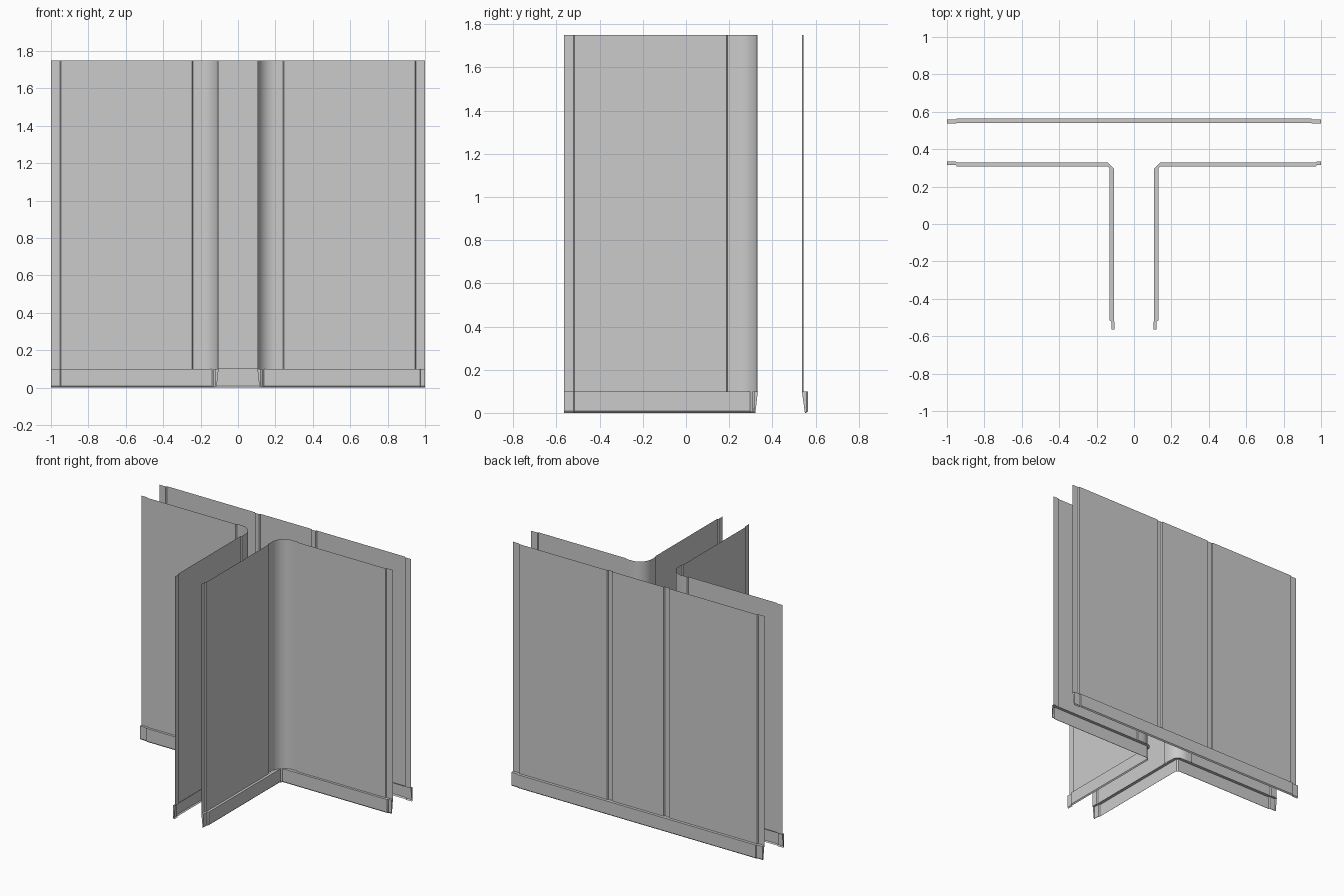
import bpy, bmesh, math
from math import sin, cos, radians

if "Cube" in bpy.data.objects:
    bpy.data.objects.remove(bpy.data.objects["Cube"])

H, BASE = 1.75, 0.10          # wall height, baseboard height


def build(name, rows, caps=False):
    """Skin rows of (2D path, z), listed bottom to top; outside is right of travel."""
    bm = bmesh.new()
    vs = [[bm.verts.new((x, y, z)) for x, y in path] for path, z in rows]
    for lo, hi in zip(vs, vs[1:]):
        for i in range(len(lo) - 1):
            bm.faces.new((lo[i], lo[i + 1], hi[i + 1], hi[i]))
    if caps:
        bm.faces.new([r[0] for r in vs])
        bm.faces.new([r[-1] for r in reversed(vs)])
    me = bpy.data.meshes.new(name)
    bm.to_mesh(me)
    bm.free()
    ob = bpy.data.objects.new(name, me)
    bpy.context.collection.objects.link(ob)
    bpy.context.view_layer.objects.active = ob
    ob.select_set(True)
    bpy.ops.object.shade_smooth_by_angle(angle=radians(30))
    ob.select_set(False)
    return ob


def wall(name, path):
    return build(name, [(path, BASE), (path, H)])


def baseboard(name, inner, outer):
    lip = [(a + (c - a) * .65, b + (d - b) * .65)
           for (a, b), (c, d) in zip(inner, outer)]
    return build(name, [(lip, 0), (outer, .008), (outer, BASE), (inner, BASE)], True)


def flip(path):
    """Mirror a path in x, keeping the outside on the right of travel."""
    return [(-x, y) for x, y in reversed(path)]


# Back wall: recessed ends and two recessed seams
half = [(1, .537), (.952, .537), (.947, .545), (.247, .545),
        (.242, .537), (.207, .537), (.202, .545)]
wall("back_wall", half + flip(half))
inner = [(1, .537), (.952, .537), (.947, .54)]
outer = [(1, .558), (.952, .558), (.947, .565)]
baseboard("back_baseboard", inner + flip(inner), outer + flip(outer))

# Rounded corner walls on either side of the stem
arc = [(.2 - .095 * cos(radians(a)), .235 + .096 * sin(radians(a)))
       for a in [i * 9 for i in range(11)]]
corner = ([(.104, -.565), (.104, -.522), (.112, -.517), (.112, .188), (.105, .193)]
          + arc + [(.24, .331), (.245, .324), (.947, .324), (.952, .331), (1, .331)])
wall("right_corner_wall", corner)
wall("left_corner_wall", flip(corner))


# Corner baseboards; the right one runs a little further before its end step
def corner_base(step):
    inner = [(.104, -.565), (.104, -.522), (.108, -.517), (.108, .297), (.14, .329),
             (step, .329), (step + .005, .333), (1, .333)]
    outer = [(.12, -.565), (.12, -.522), (.13, -.517), (.13, .297), (.14, .307),
             (step, .307), (step + .005, .315), (1, .315)]
    return inner, outer


i, o = corner_base(.972)
baseboard("right_corner_baseboard", i, o)
i, o = corner_base(.947)
baseboard("left_corner_baseboard", flip(i), flip(o))
